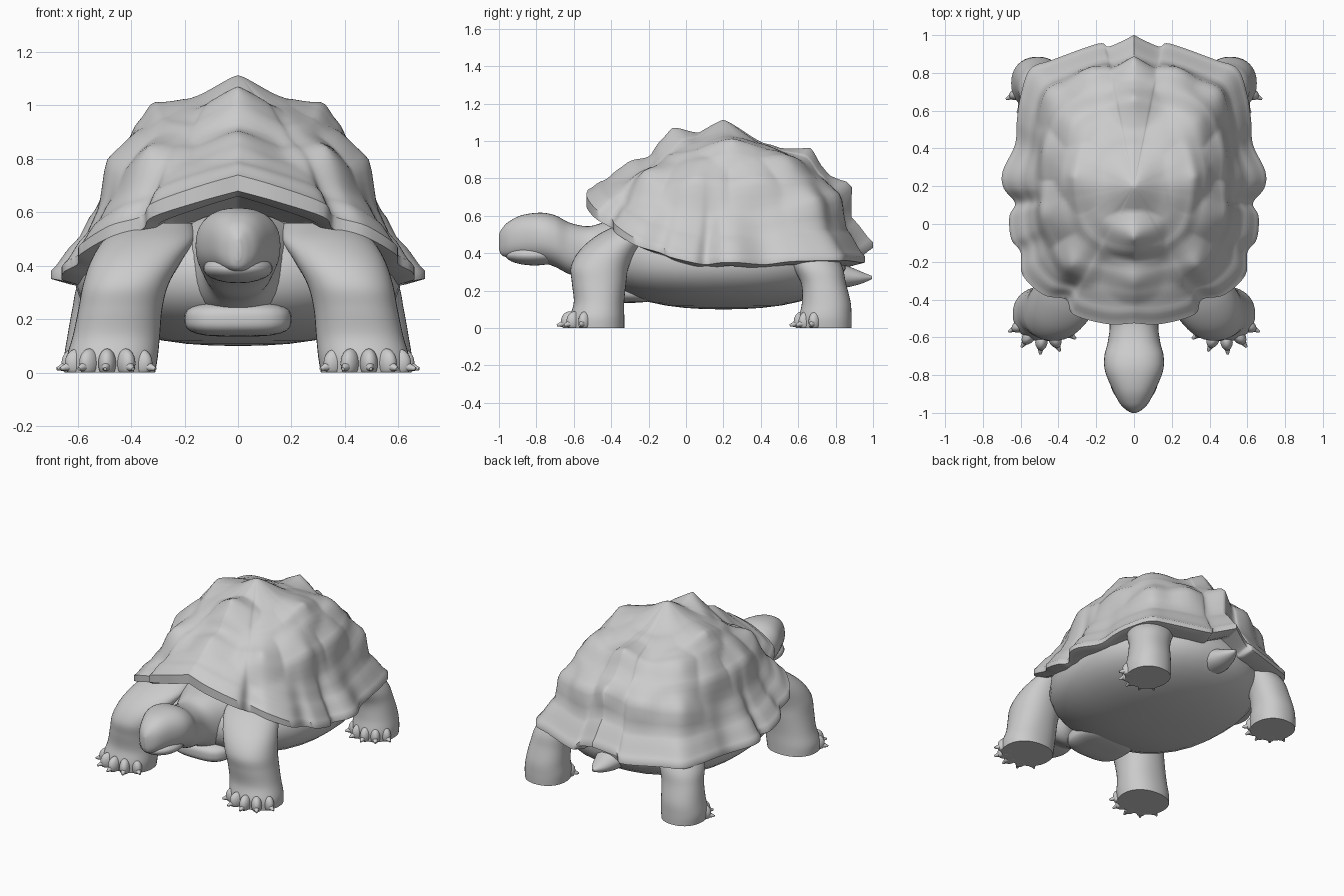
import bpy, bmesh, math
from mathutils import Vector, Matrix

if "Cube" in bpy.data.objects:
    bpy.data.objects.remove(bpy.data.objects["Cube"])


def finish(name, bm, angle=45):
    bmesh.ops.recalc_face_normals(bm, faces=bm.faces)
    me = bpy.data.meshes.new(name)
    bm.to_mesh(me)
    bm.free()
    ob = bpy.data.objects.new(name, me)
    bpy.context.collection.objects.link(ob)
    bpy.ops.object.select_all(action='DESELECT')
    ob.select_set(True)
    bpy.context.view_layer.objects.active = ob
    bpy.ops.object.shade_smooth_by_angle(angle=math.radians(angle))
    return ob


def spline(pts, n):
    # Catmull-Rom resampling of tuples of any length
    p = [Vector(q) for q in pts]
    out = []
    for i in range(len(p) - 1):
        a, b, c, d = p[max(i - 1, 0)], p[i], p[i + 1], p[min(i + 2, len(p) - 1)]
        for k in range(n):
            t = k / n
            out.append(0.5 * (2 * b + (c - a) * t + (2 * a - 5 * b + 4 * c - d) * t * t
                              + (3 * b - a - 3 * c + d) * t ** 3))
    return out + [p[-1]]


def interp(table, t):
    for (a, fa), (b, fb) in zip(table, table[1:]):
        if t <= b:
            k = (t - a) / (b - a)
            k = 0.5 * k + 0.5 * k * k * (3 - 2 * k)
            return fa + (fb - fa) * k
    return table[-1][1]


def bridge(bm, rings):
    for a, b in zip(rings, rings[1:]):
        n = len(a)
        for i in range(n):
            bm.faces.new((a[i], a[(i + 1) % n], b[(i + 1) % n], b[i]))


def loft(name, sections, axis, power=2.0, seg=40):
    # sections: centre x, y, z, then half width and half depth
    bm = bmesh.new()
    rings = []
    for cx, cy, cz, ra, rb in spline(sections, 6):
        ring = []
        for i in range(seg):
            a = math.tau * i / seg
            u = math.copysign(abs(math.cos(a)) ** (2 / power), math.cos(a)) * ra
            v = math.copysign(abs(math.sin(a)) ** (2 / power), math.sin(a)) * rb
            ring.append(bm.verts.new((cx + u, cy + v, cz) if axis == 'z' else (cx + u, cy, cz + v)))
        rings.append(ring)
    bridge(bm, rings)
    bm.faces.new(rings[0])
    bm.faces.new(rings[-1])
    return finish(name, bm)


def ellipsoid(name, c, r, turn=0.0, power=2.0):
    bm = bmesh.new()
    bmesh.ops.create_uvsphere(bm, u_segments=32, v_segments=20, radius=1)
    m = Matrix.Translation(c) @ Matrix.Rotation(turn, 4, 'Z') @ Matrix.Diagonal((*r, 1))
    for v in bm.verts:
        k = sum(abs(x) ** power for x in v.co) ** (-1 / power)
        v.co = m @ (v.co * k)
        v.co.z = max(v.co.z, 0)
    return finish(name, bm)


# Shell: scalloped rim, three meridian profiles, raised scute peaks
RIM = [(0, -.525, .74), (.14, -.53, .70), (.32, -.48, .635), (.36, -.40, .585), (.48, -.375, .55),
       (.59, -.27, .48), (.60, -.15, .44), (.65, -.08, .41), (.66, .04, .38), (.63, .11, .37),
       (.69, .19, .38), (.695, .28, .38), (.63, .42, .37), (.62, .55, .385), (.60, .68, .39),
       (.55, .82, .39), (.43, .87, .39), (.19, .955, .38), (.13, .94, .41), (0, 1.0, .46)]
FRONT = [(0, 1), (.3, .8), (.45, .65), (.6, .42), (.75, .28), (.9, .14), (1, 0)]
SIDE = [(0, 1), (.25, .93), (.45, .86), (.55, .77), (.7, .57), (.8, .32), (.88, .16), (1, 0)]
BACK = [(0, 1), (.3, .86), (.55, .75), (.68, .62), (.8, .48), (.87, .2), (1, 0)]
PEAKS = [(0, -.27, .83, .17, .05), (0, -.06, .98, .18, .09), (0, .2, 1.07, .24, .045),
         (0, .65, .91, .16, .06), (0, .84, .72, .14, .06)]
for x, y, z, r, h in [(.32, -.2, .80, .17, .06), (.47, .06, .79, .22, .06), (.32, .25, .96, .2, .05),
                      (.49, .37, .8, .2, .05), (.37, .56, .87, .2, .05), (.46, .68, .68, .18, .05),
                      (.23, .8, .68, .16, .04)]:
    PEAKS += [(x, y, z, r, h), (-x, y, z, r, h)]
MID = Vector((0, .2))

half = spline(RIM, 6)
outline = half + [Vector((-p.x, p.y, p.z)) for p in half[-2:0:-1]]


def shell_point(rim, t):
    d = rim.xy - MID
    u = d.normalized()
    ry = .78 if u.y > 0 else .72
    oval = u * ((abs(u.x) / .66) ** 2.8 + (abs(u.y) / ry) ** 2.8) ** (-1 / 2.8)
    k = min(max((t - .65) / .35, 0), 1)
    flat = MID + t * oval.lerp(d, k * k * (3 - 2 * k))
    side = interp(SIDE, t) * u.x ** 2
    f = side + interp(BACK if u.y > 0 else FRONT, t) * u.y ** 2
    p = Vector((flat.x, flat.y, rim.z + (1.07 - rim.z) * f))
    push = Vector((u.x * t * t, u.y * t * t, 1 - .6 * t * t)).normalized()
    h = 0
    for x, y, z, r, amp in PEAKS:
        q = (p - Vector((x, y, z))).length / r
        if q < 1:
            h = max(h, amp * (1 - q) ** 1.2)
    return p + push * h


bm = bmesh.new()
rings = [[bm.verts.new(shell_point(r, j / 44)) for r in outline] for j in range(1, 45)]
thick = [.03 + .03 * max(0, -(r.xy - MID).normalized().y) ** 3 for r in outline]
rings.append([bm.verts.new((r.x, r.y, r.z - h)) for r, h in zip(outline, thick)])
for t, drop in ((.9, .02), (.75, .0)):
    rings.append([bm.verts.new((r.x * t, MID.y + (r.y - MID.y) * t, r.z - h - drop))
                  for r, h in zip(outline, thick)])
bridge(bm, rings)
top = bm.verts.new((0, .2, 1.113))
low = bm.verts.new((0, .2, .42))
n = len(outline)
for i in range(n):
    bm.faces.new((top, rings[0][i], rings[0][(i + 1) % n]))
    bm.faces.new((low, rings[-1][(i + 1) % n], rings[-1][i]))
finish("shell", bm, 50)

# Belly and front plate under the neck
ellipsoid("belly", (0, .2, .36), (.61, .66, .26), power=2.3)
ellipsoid("front_belly_plate", (0, -.32, .2), (.2, .17, .065), power=3.2)

# Head and neck
loft("head_and_neck", [(0, -1.0, .46, .012, .04), (0, -.985, .46, .04, .07), (0, -.95, .472, .075, .095),
                       (0, -.88, .485, .112, .118), (0, -.78, .485, .153, .132),
                       (0, -.70, .465, .157, .138), (0, -.62, .425, .138, .138),
                       (0, -.52, .405, .13, .14), (0, -.42, .395, .17, .175),
                       (0, -.25, .39, .26, .21)], 'y', 2.3)
ellipsoid("lower_jaw", (0, -.81, .39), (.13, .155, .055))

# Legs with toes, both sides
FRONT_LEG = [(.475, -.475, 0, .165, .145), (.47, -.475, .06, .17, .145), (.455, -.465, .14, .163, .135),
             (.44, -.465, .24, .157, .145), (.42, -.46, .33, .16, .155), (.38, -.41, .42, .17, .155),
             (.33, -.32, .50, .17, .15), (.30, -.22, .56, .13, .13)]
REAR_LEG = [(.51, .745, 0, .135, .14), (.51, .745, .06, .14, .14), (.505, .75, .14, .133, .13),
            (.49, .735, .24, .13, .12), (.46, .70, .33, .14, .135), (.39, .64, .43, .15, .14),
            (.33, .58, .50, .13, .12)]
for side, sx in (("right", 1), ("left", -1)):
    for place, leg, reach in (("front", FRONT_LEG, .145), ("rear", REAR_LEG, .12)):
        loft(f"{place}_leg_{side}", [(sx * s[0], *s[1:]) for s in leg], 'z', 2.2)
        cx, cy = leg[0][0], leg[0][1]
        for i in range(5):
            a = math.radians(-58 + 29 * i + 6)
            x, y = cx + math.sin(a) * (reach - .005), cy - math.cos(a) * reach
            ellipsoid(f"{place}_toe_{side}_{i + 1}", (sx * x, y, .035), (.033, .05, .055), sx * a)
            # claw
            bm = bmesh.new()
            bmesh.ops.create_cone(bm, cap_ends=True, segments=16, radius1=.026, radius2=.006, depth=.06)
            tip = Vector((sx * math.sin(a), -math.cos(a), -.25))
            rot = tip.to_track_quat('Z', 'Y').to_matrix().to_4x4()
            where = Vector((sx * x, y, .032)) + tip * .042
            bmesh.ops.transform(bm, matrix=Matrix.Translation(where) @ rot, verts=bm.verts)
            for v in bm.verts:
                v.co.z = max(v.co.z, 0)
            finish(f"{place}_claw_{side}_{i + 1}", bm)

# Tail
loft("tail", [(0, .72, .31, .12, .10), (0, .84, .28, .085, .065), (0, .93, .27, .05, .035),
              (0, .995, .27, .008, .008)], 'y')
